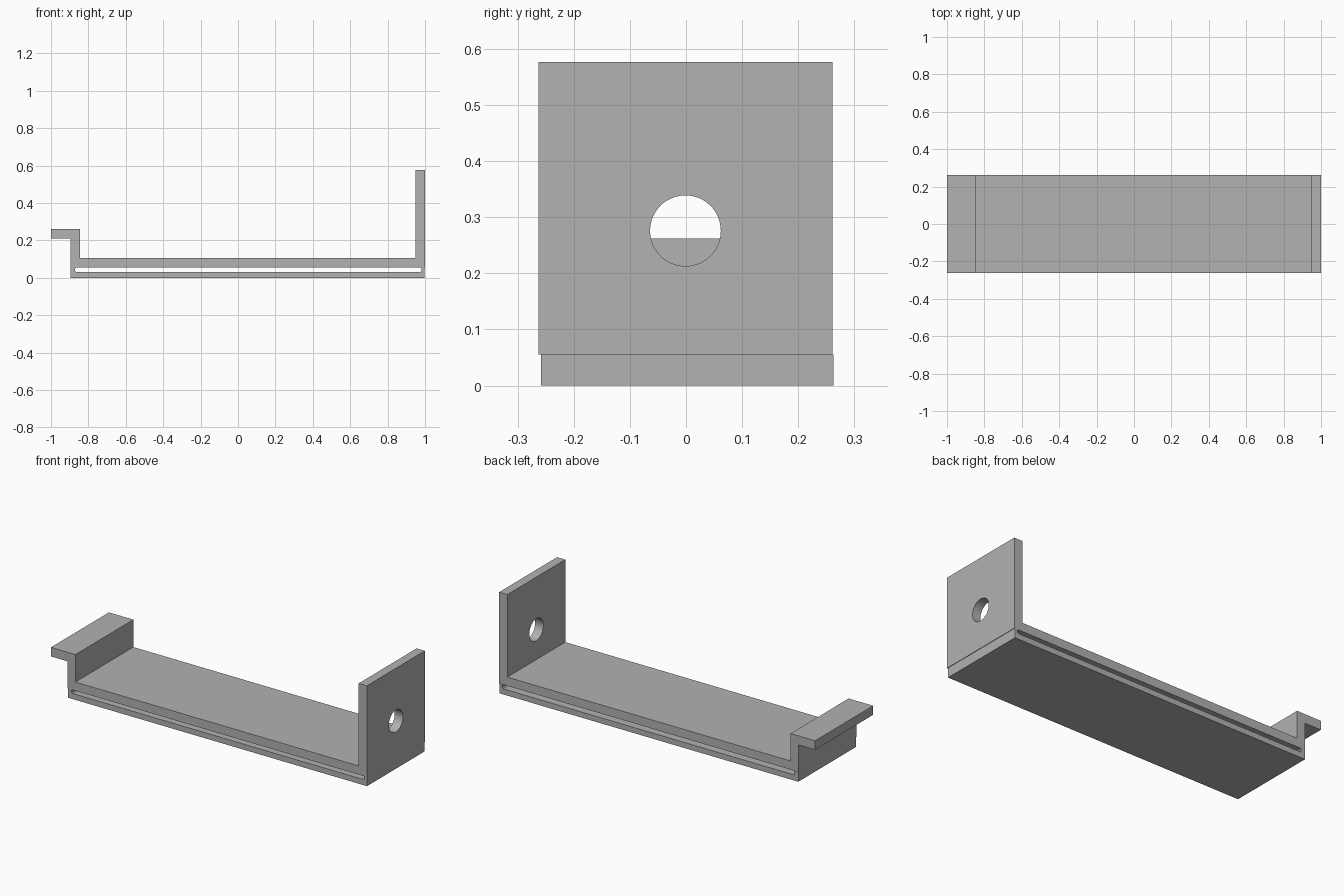
import bpy
import bmesh
from math import pi

cube = bpy.data.objects.get("Cube")
if cube:
    bpy.data.objects.remove(cube, do_unlink=True)

grey = bpy.data.materials.new("plain grey")
grey.use_nodes = True
colour = (0.445, 0.445, 0.445, 1)
grey.diffuse_color = colour
grey.node_tree.nodes["Principled BSDF"].inputs["Base Color"].default_value = colour


def extrude_profile(name, points, front, back):
    """Extrude an outline in x and z from the front to the back."""
    bm = bmesh.new()
    face = bm.faces.new([bm.verts.new((x, front, z)) for x, z in points])
    grown = bmesh.ops.extrude_face_region(bm, geom=[face])["geom"]
    moved = [v for v in grown if isinstance(v, bmesh.types.BMVert)]
    bmesh.ops.translate(bm, verts=moved, vec=(0, back - front, 0))
    bmesh.ops.recalc_face_normals(bm, faces=bm.faces)
    mesh = bpy.data.meshes.new(name)
    bm.to_mesh(mesh)
    bm.free()
    mesh.materials.append(grey)
    obj = bpy.data.objects.new(name, mesh)
    bpy.context.collection.objects.link(obj)
    return obj


# Bracket: floor, tall end wall, short end wall and outward lip
seam, floor, lip_under, lip_top, wall_top = 0.055, 0.105, 0.21, 0.262, 0.577
bracket = extrude_profile("bracket", [
    (-0.895, seam), (1, seam), (1, wall_top), (0.948, wall_top),
    (0.948, floor), (-0.845, floor), (-0.845, lip_top), (-1, lip_top),
    (-1, lip_under), (-0.895, lip_under)], -0.263, 0.261)

# Base tray: thin plate with end ribs that leave an open slot
slot, bevel = 0.032, 0.006
base = extrude_profile("base_tray", [
    (-0.895, 0), (0.997, 0), (0.997, seam), (0.98 - bevel, seam),
    (0.98, seam - bevel), (0.98, slot + bevel), (0.98 - bevel, slot),
    (-0.872 + bevel, slot), (-0.872, slot + bevel),
    (-0.872, seam - bevel), (-0.872 + bevel, seam), (-0.895, seam)],
    -0.258, 0.263)

# Round hole through the tall wall
bpy.ops.mesh.primitive_cylinder_add(
    vertices=64, radius=0.063, depth=0.3,
    location=(0.97, -0.001, 0.276), rotation=(0, pi / 2, 0))
cutter = bpy.context.object
cutter.name = "hole_cutter"
cutter.data.materials.append(grey)
cutter.hide_render = True
cutter.hide_set(True)
cut = bracket.modifiers.new("hole", "BOOLEAN")
cut.operation = "DIFFERENCE"
cut.solver = "EXACT"
cut.object = cutter

# Keep flat faces crisp while smoothing the hole wall
bpy.ops.object.select_all(action="DESELECT")
bracket.select_set(True)
bpy.context.view_layer.objects.active = bracket
bpy.ops.object.modifier_apply(modifier="hole")
bpy.ops.object.shade_smooth_by_angle(angle=pi / 6)
